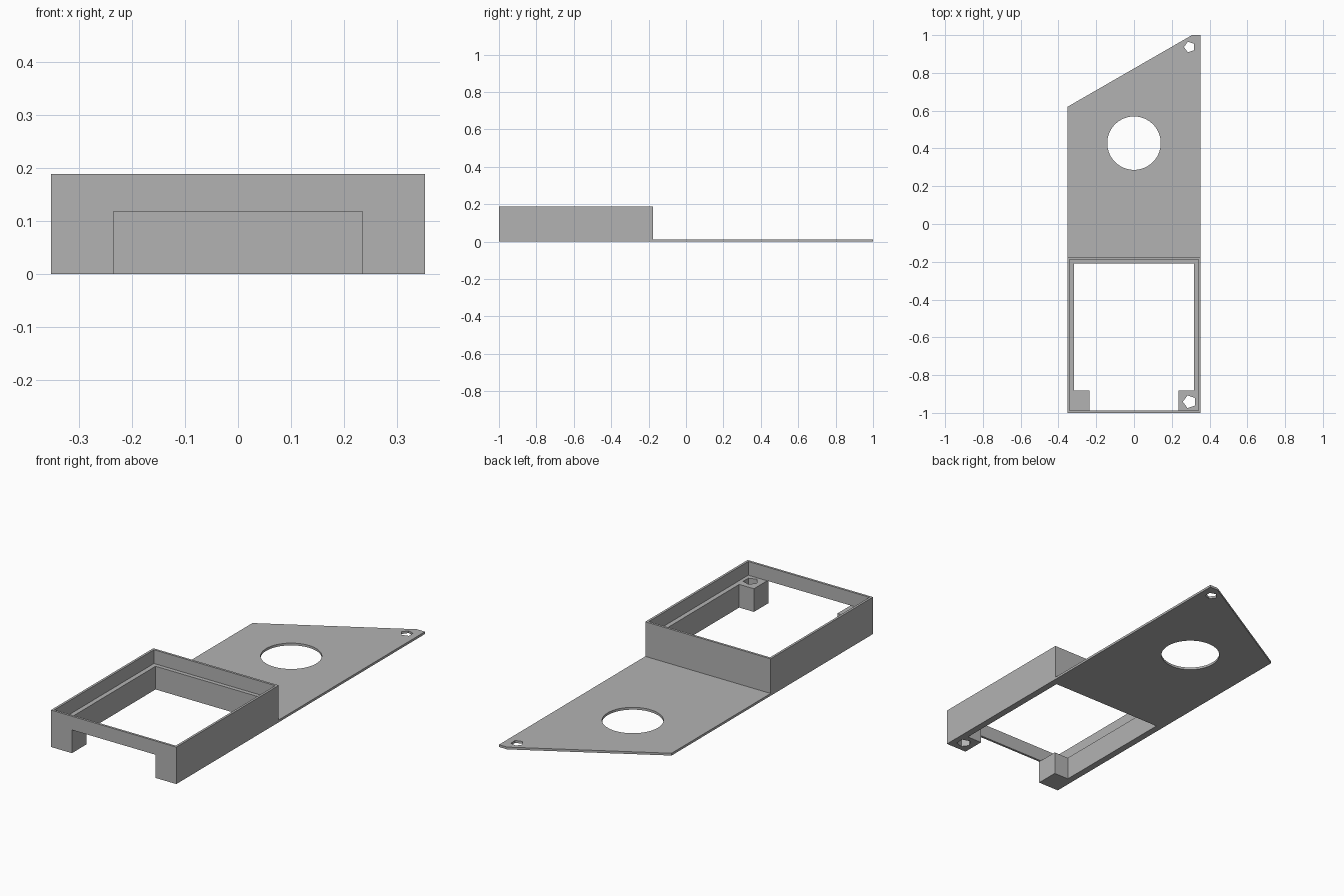
import bpy
import bmesh
import math

if "Cube" in bpy.data.objects:
    bpy.data.objects.remove(bpy.data.objects["Cube"])

W = 0.353                 # half width
WALL = 0.0118             # thin wall and plate thickness
TOP, LEDGE = 0.188, 0.118
FRONT, JOIN = -1.0, -0.1765

grey = bpy.data.materials.new("plain grey")
grey.use_nodes = True
colour = (0.45, 0.45, 0.45, 1)
grey.diffuse_color = colour
grey.node_tree.nodes["Principled BSDF"].inputs["Base Color"].default_value = colour


def prism(name, outline, z0, z1):
    """Extrude a plan outline from z0 up to z1."""
    bm = bmesh.new()
    face = bm.faces.new([bm.verts.new((x, y, z0)) for x, y in outline])
    grown = bmesh.ops.extrude_face_region(bm, geom=[face])["geom"]
    for v in grown:
        if isinstance(v, bmesh.types.BMVert):
            v.co.z = z1
    bmesh.ops.recalc_face_normals(bm, faces=bm.faces)
    mesh = bpy.data.meshes.new(name)
    bm.to_mesh(mesh)
    bm.free()
    mesh.materials.append(grey)
    obj = bpy.data.objects.new(name, mesh)
    bpy.context.collection.objects.link(obj)
    return obj


def rect(x, y0, y1):
    return [(-x, y0), (x, y0), (x, y1), (-x, y1)]


def ngon(x, y, r, sides):
    """Regular polygon with one corner pointing to -x."""
    turns = [math.pi + 2 * math.pi * i / sides for i in range(sides)]
    return [(x + r * math.cos(a), y + r * math.sin(a)) for a in turns]


def cut(target, outline, z0, z1):
    cutter = prism("cutter", outline, z0, z1)
    cutter.hide_render = True
    mod = target.modifiers.new("cut", "BOOLEAN")
    mod.operation = "DIFFERENCE"
    mod.solver = "EXACT"
    mod.object = cutter
    bpy.context.view_layer.update()
    bpy.context.view_layer.objects.active = target
    bpy.ops.object.modifier_apply(modifier=mod.name)
    bpy.data.objects.remove(cutter)


# Box frame: upper recess, stepped opening that leaves two front posts
frame = prism("box_frame", rect(W, FRONT, JOIN), 0, TOP)
cut(frame, rect(W - WALL, FRONT + WALL, JOIN - WALL), LEDGE, TOP + 0.1)
half = [(0.235, FRONT - 0.1), (0.235, -0.882), (0.318, -0.882), (0.318, -0.209)]
cut(frame, half + [(-x, y) for x, y in reversed(half)], -0.1, LEDGE)

# Screw hole through the left front post
cut(frame, ngon(0.294, -0.941, 0.0353, 5), -0.1, TOP + 0.1)

# Thin back plate with a slanted end, a round opening and a screw hole
plate = prism("back_plate", [(-W, JOIN), (W, JOIN), (W, 1), (0.307, 1), (-W, 0.62)], 0, WALL)
cut(plate, ngon(0, 0.428, 0.1415, 64), -0.1, 0.1)
cut(plate, ngon(0.294, 0.937, 0.0294, 5), -0.1, 0.1)
